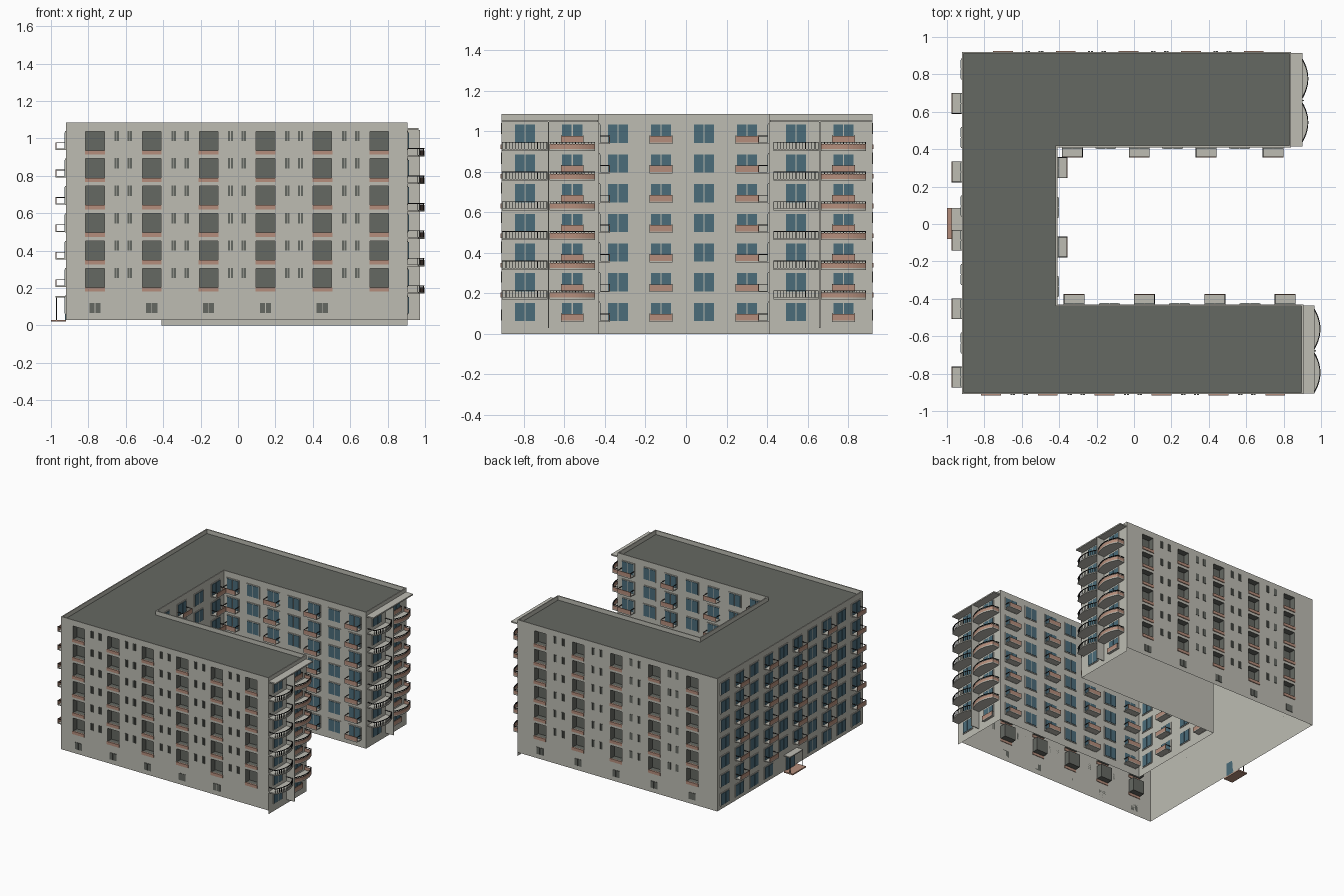
import bpy, bmesh

if "Cube" in bpy.data.objects:
    bpy.data.objects.remove(bpy.data.objects["Cube"])


def material(name, rgb):
    m = bpy.data.materials.new(name)
    m.use_nodes = True
    m.diffuse_color = (*rgb, 1)
    m.node_tree.nodes["Principled BSDF"].inputs["Base Color"].default_value = (*rgb, 1)
    return m


PLASTER = material("pale plaster", (0.51, 0.505, 0.45))
DARK = material("dark grey", (0.13, 0.138, 0.122))
BRICK = material("pink brick", (0.46, 0.27, 0.20))
GLASS = material("teal glass", (0.07, 0.15, 0.195))
IRON = material("black iron", (0.02, 0.02, 0.02))

TOP, ROOF, PITCH = 1.085, 1.052, 0.1465
WINDOW_Z = [0.063 + PITCH * i for i in range(7)]
LOGGIA_Z = [0.2 + PITCH * i for i in range(6)]

# Each wall: axis it faces, position, outward sign, span along it, foot height
WALLS = {
    "front": ("y", -0.91, -1, -0.92, 0.905, 0.03),
    "back": ("y", 0.92, 1, -0.92, 0.84, 0.03),
    "west": ("x", -0.92, -1, -0.91, 0.92, 0.03),
    "court": ("x", -0.41, 1, -0.43, 0.41, 0),
    "south_court": ("y", -0.43, 1, -0.41, 0.905, 0),
    "north_court": ("y", 0.41, -1, -0.41, 0.84, 0),
    "south_end": ("x", 0.905, 1, -0.91, -0.43, 0),
    "north_end": ("x", 0.84, 1, 0.41, 0.92, 0),
}
LOGGIA_U = {
    "front": [-0.765 + 0.304 * i for i in range(6)],
    "back": [0.64 - 0.335 * i for i in range(5)],
}
parts = {}


def part(name, mat):
    return parts.setdefault(name, (bmesh.new(), mat))[0]


def point(wall, u, d, z):
    axis, pos, sign = WALLS[wall][:3]
    return (u, pos + sign * d, z) if axis == "y" else (pos + sign * d, u, z)


def prism(bm, wall, outline, z0, z1):
    low = [bm.verts.new(point(wall, u, d, z0)) for u, d in outline]
    high = [bm.verts.new(point(wall, u, d, z1)) for u, d in outline]
    bm.faces.new(low)
    bm.faces.new(high)
    for i in range(len(low)):
        j = (i + 1) % len(low)
        bm.faces.new((low[i], low[j], high[j], high[i]))


def box(bm, wall, u0, u1, d0, d1, z0, z1):
    prism(bm, wall, [(u0, d0), (u1, d0), (u1, d1), (u0, d1)], z0, z1)


def finish(name, bm, mats, fix=True):
    if fix:
        bmesh.ops.recalc_face_normals(bm, faces=bm.faces)
    mesh = bpy.data.meshes.new(name)
    bm.to_mesh(mesh)
    bm.free()
    for m in mats:
        mesh.materials.append(m)
    bpy.context.collection.objects.link(bpy.data.objects.new(name, mesh))


# Walls as sheets, with the loggias pushed in
def build_wall(name):
    axis, pos, sign, a, b, foot = WALLS[name]
    bm = bmesh.new()
    us, zs = [a], [foot]
    for c in sorted(LOGGIA_U.get(name, [])):
        us += [c - 0.05, c + 0.05]
    if name in LOGGIA_U:
        for z in LOGGIA_Z:
            zs += [z, z + 0.105]
    us.append(b)
    zs.append(TOP)
    grid = [[bm.verts.new(point(name, u, 0, z)) for u in us] for z in zs]
    holes = []
    for r in range(len(zs) - 1):
        for c in range(len(us) - 1):
            f = bm.faces.new((grid[r][c], grid[r][c + 1], grid[r + 1][c + 1], grid[r + 1][c]))
            f.normal_update()
            if (f.normal.y if axis == "y" else f.normal.x) * sign < 0:
                f.normal_flip()
            if r % 2 and c % 2:
                holes.append(f)
    if holes:
        rim = bmesh.ops.inset_individual(bm, faces=holes, thickness=0, depth=-0.05)["faces"]
        for f in holes + rim:
            f.material_index = 1
    finish(name + "_wall", bm, [PLASTER, DARK], fix=False)


for wall in WALLS:
    build_wall(wall)

# Sunken roof with a thin parapet
bm = bmesh.new()
plan = [(-0.92, -0.91), (0.905, -0.91), (0.905, -0.43), (-0.41, -0.43),
        (-0.41, 0.41), (0.84, 0.41), (0.84, 0.92), (-0.92, 0.92)]
deck = bm.faces.new([bm.verts.new((x, y, TOP)) for x, y in plan])
deck.normal_update()
bmesh.ops.inset_individual(bm, faces=[deck], thickness=0.012, depth=0)
bmesh.ops.inset_individual(bm, faces=[deck], thickness=0, depth=ROOF - TOP)
deck.material_index = 1
finish("roof", bm, [PLASTER, DARK], fix=False)


# Two-pane window with a raised frame
def window(wall, u, z):
    box(part("window_frames", PLASTER), wall, u - 0.056, u + 0.056, 0, 0.005, z - 0.005, z + 0.096)
    for s in (-1, 1):
        mid = u + s * 0.0265
        box(part("window_panes", GLASS), wall, mid - 0.0235, mid + 0.0235, 0.003, 0.008, z, z + 0.09)


# Square balcony: slab, brick front, open sides with a rail
def balcony(wall, u, z, depth=0.055):
    w = 0.056
    box(part("balcony_slabs", PLASTER), wall, u - w, u + w, 0, depth, z - 0.004, z + 0.003)
    box(part("balcony_fronts", BRICK), wall, u - w, u + w, depth - 0.005, depth, z + 0.003, z + 0.035)
    for s in (-1, 1):
        e = u + s * (w - 0.002)
        box(part("balcony_rails", IRON), wall, e - 0.002, e + 0.002, 0, depth, z + 0.033, z + 0.037)


# Bowed balcony with either iron balusters or a brick front
def bowed_balcony(wall, u, z, brick):
    w, n = 0.112, 14
    rim = [(-1 + 2 * i / n) for i in range(n + 1)]

    def outline(k):
        bow = [(u + t * (w - k), 0.058 + 0.034 * (1 - t * t) - k) for t in rim]
        return [(u - w + k, 0)] + bow + [(u + w - k, 0)]

    outer = outline(0)
    band = outer + outline(0.005)[::-1]
    prism(part("bowed_slabs", PLASTER), wall, outer, z, z + 0.009)
    prism(part("bowed_rails", IRON), wall, band, z + 0.041, z + 0.045)
    if brick:
        prism(part("bowed_fronts", BRICK), wall, band, z + 0.009, z + 0.034)
    for a, d in outline(0.003)[1:-1]:
        box(part("balusters", IRON), wall, a - 0.0015, a + 0.0015, d - 0.0015, d + 0.0015, z + 0.009, z + 0.042)


# Outer long walls: loggia parapets, narrow windows, ground windows
for wall, centres in LOGGIA_U.items():
    cols = sorted(centres)
    small = part("narrow_windows", DARK)
    for z in LOGGIA_Z:
        for c in cols:
            box(part("loggia_parapets", BRICK), wall, c - 0.053, c + 0.053, -0.004, 0.006, z - 0.02, z + 0.003)
        for a, b in zip(cols, cols[1:]):
            for s in (-0.035, 0.035):
                for t in (-0.007, 0.007):
                    m = (a + b) / 2 + s + t
                    box(small, wall, m - 0.0055, m + 0.0055, 0, 0.004, z + 0.053, z + 0.108)
    for c in cols[:5]:
        for t in (-0.016, 0.016):
            box(small, wall, c + t - 0.014, c + t + 0.014, 0, 0.004, 0.066, 0.12)

# Courtyard walls: every other column has a balcony
for wall, start, step, count, first in (
        ("court", -0.335, 0.212, 4, 1),
        ("south_court", -0.32, 0.188, 7, 0),
        ("north_court", -0.33, 0.179, 7, 0)):
    for i in range(count):
        for z in WINDOW_Z:
            window(wall, start + step * i, z)
            if i % 2 == first:
                balcony(wall, start + step * i, z)

# West wall, leaving room for the entrance
for i in range(10):
    u = 0.828 - 0.183 * i
    for row, z in enumerate(WINDOW_Z):
        if row or abs(u) > 0.12:
            window("west", u, z)
        if row and i % 2:
            balcony("west", u, z)

# Entrance
box(part("entrance_step", BRICK), "west", -0.08, 0.085, 0, 0.08, 0.02, 0.03)
box(part("entrance_canopy", PLASTER), "west", -0.08, 0.085, 0, 0.055, 0.15, 0.158)
box(part("entrance_door", GLASS), "west", -0.05, 0.055, 0, 0.006, 0.03, 0.135)
for u in (-0.075, 0.08):
    box(part("entrance_posts", IRON), "west", u - 0.002, u + 0.002, 0.049, 0.053, 0.03, 0.15)

# Wing ends: bowed balconies, divider fin and top canopy
for wall, mid in (("south_end", -0.678), ("north_end", 0.66)):
    lo, hi = WALLS[wall][3:5]
    box(part("end_fins", PLASTER), wall, mid - 0.003, mid + 0.003, 0, 0.068, 0.03, 1.045)
    box(part("end_canopies", PLASTER), wall, lo + 0.005, hi - 0.005, 0, 0.06, 1.045, 1.055)
    for s in (-1, 1):
        u = mid + s * 0.117
        for row, z in enumerate(WINDOW_Z):
            window(wall, u, z)
            if s > 0:
                balcony(wall, u, z, 0.02)
            if row:
                bowed_balcony(wall, u, z - 0.04, s > 0)

for name, (bm, mat) in parts.items():
    finish(name, bm, [mat])
